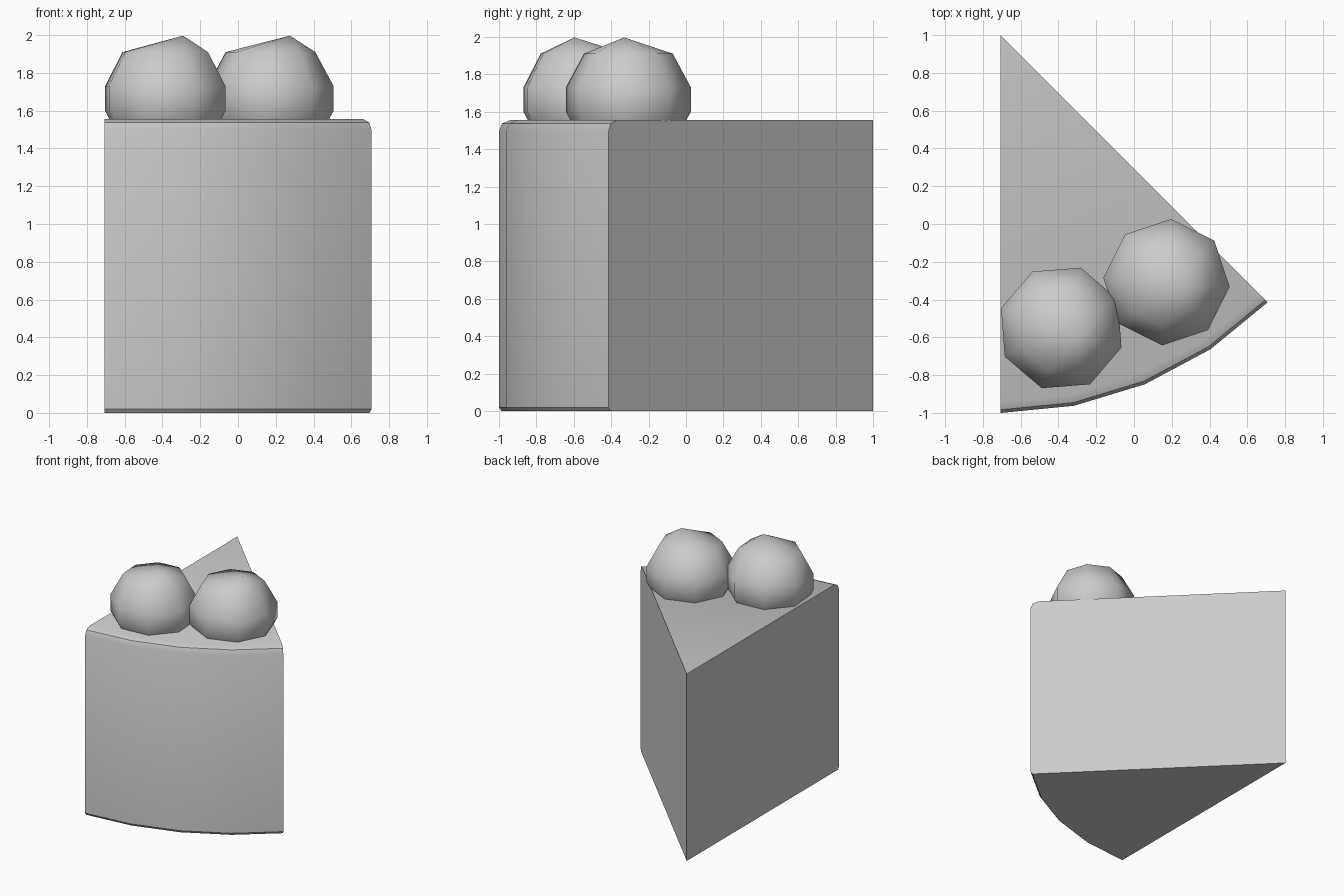
import bpy, math
from math import sin, cos, radians

if "Cube" in bpy.data.objects:
    bpy.data.objects.remove(bpy.data.objects["Cube"])


def make(name, verts, faces, smooth_angle):
    mesh = bpy.data.meshes.new(name)
    mesh.from_pydata(verts, [], faces)
    obj = bpy.data.objects.new(name, mesh)
    bpy.context.collection.objects.link(obj)
    bpy.ops.object.select_all(action='DESELECT')
    obj.select_set(True)
    bpy.context.view_layer.objects.active = obj
    bpy.ops.object.mode_set(mode='EDIT')
    bpy.ops.mesh.select_all(action='SELECT')
    bpy.ops.mesh.normals_make_consistent(inside=False)
    bpy.ops.object.mode_set(mode='OBJECT')
    bpy.ops.object.shade_smooth_by_angle(angle=radians(smooth_angle))
    return obj


# Cake slice: a 45 degree wedge swept from a rounded outer profile (radius, height)
profile = [(1.985, 0), (2.0, 0.02), (2.0, 1.495), (1.983, 1.537), (1.94, 1.555)]
tip_x, tip_y, steps = -0.707, 1.0, 4
n = len(profile)
verts = [(tip_x, tip_y, 0), (tip_x, tip_y, 1.555)]
for i in range(steps + 1):
    a = radians(45 * i / steps)
    verts += [(tip_x + r * sin(a), tip_y - r * cos(a), z) for r, z in profile]
col = [[2 + i * n + j for j in range(n)] for i in range(steps + 1)]
faces = [[0, *col[0], 1], [0, *col[-1], 1],
         [0] + [c[0] for c in col], [1] + [c[-1] for c in col]]
for a, b in zip(col, col[1:]):
    faces += [(a[j], b[j], b[j + 1], a[j + 1]) for j in range(n - 1)]
make("cake_slice", verts, faces, 35)


# Berries: eight-sided low-poly balls with an off-centre peak
def berry(name, x, y, turn):
    rings = [(0.238, -0.245), (0.335, -0.065), (0.335, 0.065), (0.238, 0.245)]
    v = [(r * cos(radians(45 * k)), r * sin(radians(45 * k)), z)
         for r, z in rings for k in range(8)]
    v += [(0, 0, -0.332), (0.105 * cos(radians(-53)), 0.105 * sin(radians(-53)), 0.332)]
    f = []
    for k in range(8):
        m = (k + 1) % 8
        f += [(q * 8 + k, q * 8 + m, q * 8 + 8 + m, q * 8 + 8 + k) for q in range(3)]
        f += [(m, k, 32), (24 + k, 24 + m, 33)]
    obj = make(name, v, f, 60)
    obj.location = (x, y, 1.665)
    obj.rotation_euler.z = radians(turn)


berry("berry_left", -0.385, -0.55, 27)
berry("berry_right", 0.172, -0.308, 41)
